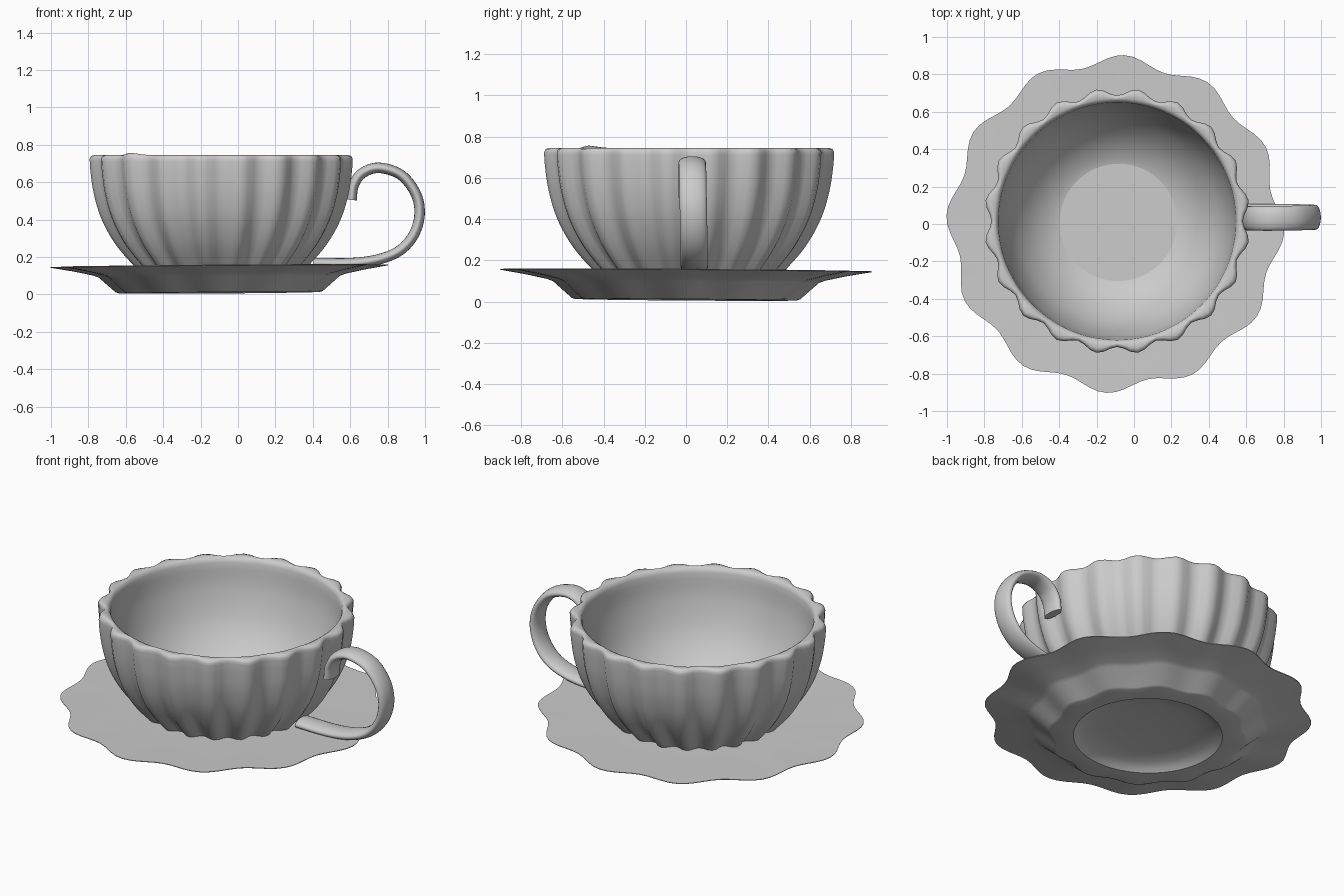
import bpy, math
from math import sin, cos, pi, radians
from mathutils import Vector

if "Cube" in bpy.data.objects:
    bpy.data.objects.remove(bpy.data.objects["Cube"])


def spline(pts, steps=4):
    """Catmull-Rom curve through tuples of any size."""
    pts = [Vector(p) for p in pts]
    ext = [2 * pts[0] - pts[1]] + pts + [2 * pts[-1] - pts[-2]]
    out = []
    for i in range(1, len(ext) - 2):
        a, b, c, d = ext[i - 1:i + 3]
        for s in range(steps):
            t = s / steps
            out.append(0.5 * (2 * b + (c - a) * t + (2 * a - 5 * b + 4 * c - d) * t * t
                              + (3 * b - a - 3 * c + d) * t ** 3))
    return out + [pts[-1]]


def make(name, verts, faces, angle):
    me = bpy.data.meshes.new(name)
    me.from_pydata([tuple(v) for v in verts], [], faces)
    ob = bpy.data.objects.new(name, me)
    bpy.context.collection.objects.link(ob)
    bpy.ops.object.select_all(action='DESELECT')
    ob.select_set(True)
    bpy.context.view_layer.objects.active = ob
    bpy.ops.object.shade_smooth_by_angle(angle=radians(angle))
    return ob


def bridge(rings, n):
    """Quads between successive rings, plus end caps."""
    faces = [(r * n + i, r * n + (i + 1) % n, (r + 1) * n + (i + 1) % n, (r + 1) * n + i)
             for r in range(rings - 1) for i in range(n)]
    faces.append(tuple(reversed(range(n))))
    faces.append(tuple(range((rings - 1) * n, rings * n)))
    return faces


def lobed_lathe(name, profile, center, lobes, phase, n, angle):
    """Revolve (radius, height, lobe size) points with a wavy outline."""
    verts = []
    for r, z, amp in profile:
        for i in range(n):
            t = 2 * pi * i / n
            rr = r + amp * cos(lobes * (t - phase))
            verts.append((center[0] + rr * cos(t), center[1] + rr * sin(t), z))
    return make(name, verts, bridge(len(profile), n), angle)


# Cup: fluted outside, rounded rim, plain inside
outer = spline([(.30, .08, .01), (.40, .11, .018), (.485, .19, .022), (.565, .29, .022),
                (.63, .41, .021), (.67, .54, .020), (.688, .66, .020), (.692, .725, .020)])
rim = [(.685, .740, .019), (.672, .745, .015), (.655, .743, .003), (.642, .735, 0)]
inner = spline([(.635, .715, 0), (.618, .56, 0), (.56, .38, 0), (.46, .24, 0),
                (.34, .155, 0), (.22, .13, 0), (.03, .128, 0)])
cup = lobed_lathe("cup", [tuple(p) for p in outer] + rim + [tuple(p) for p in inner],
                  (-.09, .015), 20, radians(9), 120, 50)
# small raised spot on the rim
for v in cup.data.vertices:
    if v.co.z > .73:
        d2 = (v.co.x + .58) ** 2 + (v.co.y + .48) ** 2
        v.co.z += .012 * math.exp(-d2 / .004)

# Saucer: recessed foot, stepped underside, scalloped rim
saucer_profile = [(.05, .065, 0), (.25, .06, 0), (.35, .045, 0), (.39, .025, 0), (.41, .008, 0),
                  (.525, .009, .012), (.54, .015, .015), (.63, .095, .016), (.66, .106, .016),
                  (.76, .128, .02), (.875, .149, .028), (.876, .153, .028),
                  (.78, .151, .022), (.62, .147, .014), (.45, .145, 0), (.05, .145, 0)]
saucer = lobed_lathe("saucer", saucer_profile, (-.1, 0), 12, radians(-3), 120, 40)
# slight lean of the whole saucer
for v in saucer.data.vertices:
    v.co.z = max(0, v.co.z + .007 * (v.co.x + .1) - .007 * v.co.y)

# Handle: flattened tube along a looped path (x, y, z)
path = spline([(.607, .03, .505), (.617, .03, .58), (.66, .03, .645), (.75, .03, .677),
               (.87, .032, .64), (.95, .034, .54), (.971, .036, .43), (.94, .038, .32),
               (.865, .04, .235), (.75, .04, .187), (.6, .04, .167), (.40, .04, .168)], 6)
n, verts = 20, []
for k, p in enumerate(path):
    tan = (path[min(k + 1, len(path) - 1)] - path[max(k - 1, 0)]).normalized()
    side = Vector((0, 1, 0))
    nor = tan.cross(side).normalized()
    for i in range(n):
        a = 2 * pi * i / n
        verts.append(p + nor * (.028 * cos(a)) + side * (.066 * sin(a)))
faces = bridge(len(path), n)
handle = make("handle", verts, faces, 50)

# Consistent outward normals
import bmesh
for ob in (cup, saucer, handle):
    bm = bmesh.new()
    bm.from_mesh(ob.data)
    bmesh.ops.recalc_face_normals(bm, faces=bm.faces)
    bm.to_mesh(ob.data)
    bm.free()
